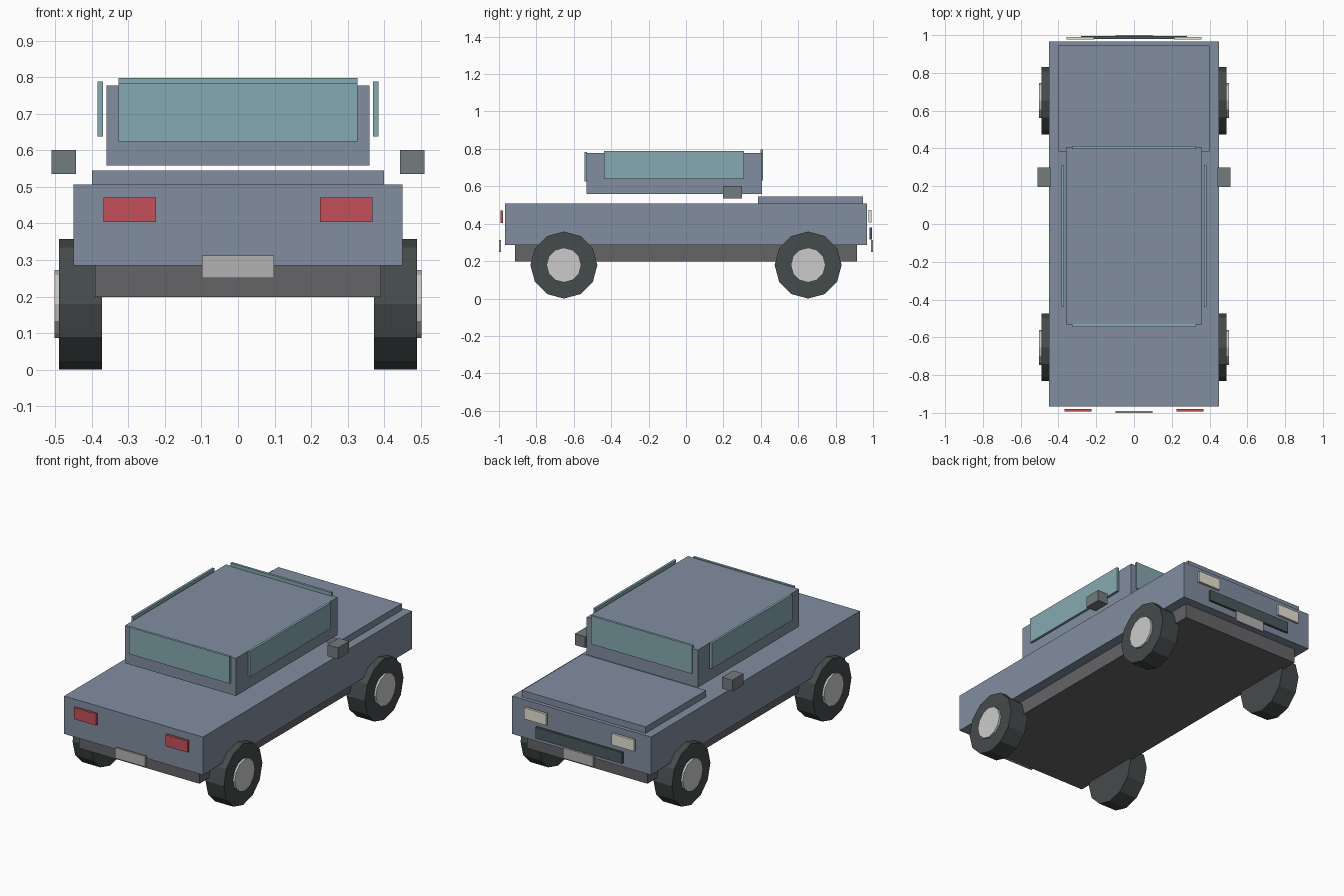
import bpy, math

if "Cube" in bpy.data.objects:
    bpy.data.objects.remove(bpy.data.objects["Cube"])


def material(name, r, g, b):
    m = bpy.data.materials.new(name)
    m.diffuse_color = (r, g, b, 1)
    m.use_nodes = True
    m.node_tree.nodes["Principled BSDF"].inputs["Base Color"].default_value = m.diffuse_color
    return m


PAINT = material("paint", 0.22, 0.27, 0.35)
TRIM = material("dark_trim", 0.13, 0.13, 0.14)
GLASS = material("glass", 0.24, 0.40, 0.44)
RED = material("red_lens", 0.55, 0.08, 0.10)
CREAM = material("cream_lens", 0.80, 0.77, 0.66)
SLATE = material("slate", 0.17, 0.20, 0.21)
GRILLE = material("grille_dark", 0.07, 0.10, 0.11)
RUBBER = material("rubber", 0.06, 0.07, 0.07)
CHROME = material("hub_silver", 0.58, 0.58, 0.59)
PLATE = material("plate_grey", 0.45, 0.45, 0.45)


def box(name, x, y, z, mat):
    """Box from (min, max) ranges."""
    bpy.ops.mesh.primitive_cube_add(
        size=1, location=[(a + b) / 2 for a, b in (x, y, z)])
    o = bpy.context.object
    o.name = name
    o.scale = [b - a for a, b in (x, y, z)]
    bpy.ops.object.transform_apply(location=False, rotation=False, scale=True)
    o.data.materials.append(mat)
    return o


def pair(name, x, y, z, mat):
    """The same box on both sides of x = 0."""
    box("right_" + name, x, y, z, mat)
    box("left_" + name, (-x[1], -x[0]), y, z, mat)


def disc(name, x, y, z, radius, mat):
    """12-sided cylinder along x."""
    bpy.ops.mesh.primitive_cylinder_add(
        vertices=12, radius=radius, depth=abs(x[1] - x[0]),
        location=(sum(x) / 2, y, z), rotation=(0, math.pi / 2, 0))
    o = bpy.context.object
    o.name = name
    o.data.materials.append(mat)


# Body shell
box("chassis", (-0.391, 0.391), (-0.915, 0.915), (0.198, 0.285), TRIM)
box("lower_body", (-0.45, 0.45), (-0.967, 0.967), (0.285, 0.507), PAINT)
box("hood", (-0.40, 0.40), (0.385, 0.945), (0.50, 0.545), PAINT)
box("cabin", (-0.36, 0.36), (-0.533, 0.405), (0.558, 0.778), PAINT)

# Windows
box("windscreen", (-0.327, 0.327), (0.398, 0.412), (0.632, 0.798), GLASS)
box("rear_window", (-0.327, 0.327), (-0.544, -0.53), (0.625, 0.783), GLASS)
pair("side_window", (0.37, 0.384), (-0.438, 0.31), (0.638, 0.789), GLASS)

# Mirrors, lights, grille and plates
pair("mirror", (0.443, 0.51), (0.197, 0.30), (0.535, 0.601), SLATE)
pair("headlight", (0.212, 0.357), (0.977, 0.991), (0.407, 0.473), CREAM)
pair("taillight", (0.225, 0.368), (-0.993, -0.979), (0.404, 0.471), RED)
box("grille", (-0.28, 0.28), (0.98, 0.994), (0.315, 0.38), GRILLE)
box("front_plate", (-0.098, 0.098), (0.989, 1.0), (0.25, 0.312), PLATE)
box("rear_plate", (-0.098, 0.098), (-1.0, -0.989), (0.25, 0.312), PLATE)

# Wheels with hubs
for end, y in (("front", -0.653), ("back", 0.653)):
    for side, s in (("right", 1), ("left", -1)):
        disc(f"{end}_{side}_tyre", (s * 0.372, s * 0.49), y, 0.179, 0.179, RUBBER)
        disc(f"{end}_{side}_hub", (s * 0.42, s * 0.502), y, 0.179, 0.093, CHROME)
